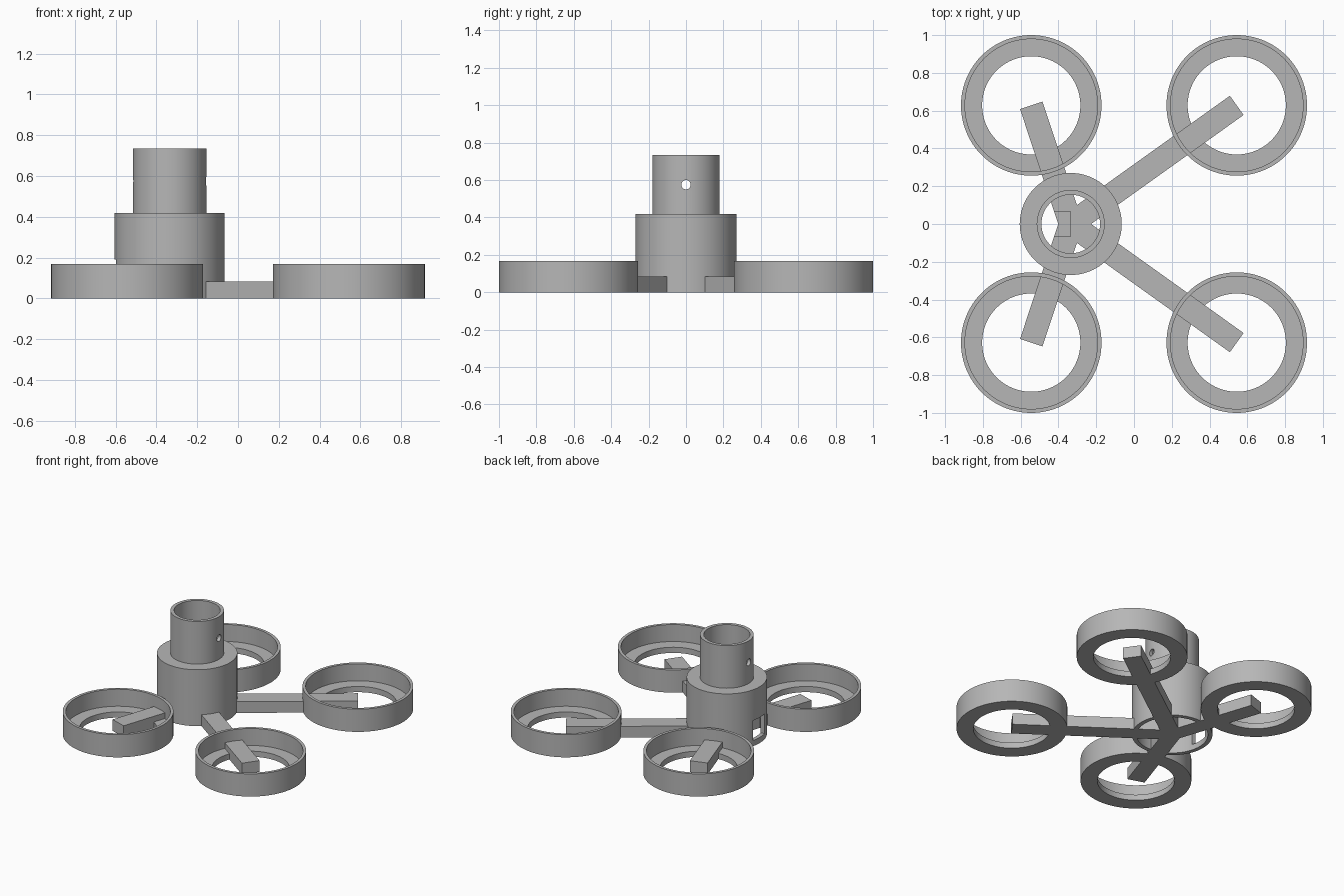
import bpy, bmesh, math
from mathutils import Matrix, Vector

cube = bpy.data.objects.get("Cube")
if cube:
    bpy.data.objects.remove(cube, do_unlink=True)

grey = bpy.data.materials.new("plain_grey")
grey.use_nodes = True
colour = (0.47, 0.47, 0.47, 1)
grey.diffuse_color = colour
grey.node_tree.nodes["Principled BSDF"].inputs["Base Color"].default_value = colour

HUB = Vector((-0.335, 0, 0))
ROTOR_X, ROTOR_Y = 0.544, 0.628
FLOOR = 0.042


def add_object(name, bm):
    bmesh.ops.recalc_face_normals(bm, faces=bm.faces)
    mesh = bpy.data.meshes.new(name)
    bm.to_mesh(mesh)
    bm.free()
    mesh.materials.append(grey)
    obj = bpy.data.objects.new(name, mesh)
    bpy.context.collection.objects.link(obj)
    return obj


def lathe(name, profile, centre, steps=96):
    """Spin a closed (radius, height) outline around a vertical axis."""
    bm = bmesh.new()
    verts = [bm.verts.new((r, 0, z)) for r, z in profile]
    edges = [bm.edges.new((a, b)) for a, b in zip(verts, verts[1:] + verts[:1])]
    bmesh.ops.spin(bm, geom=verts + edges, cent=(0, 0, 0), axis=(0, 0, 1),
                   angle=math.tau, steps=steps, use_merge=False)
    bmesh.ops.remove_doubles(bm, verts=bm.verts, dist=1e-4)
    bmesh.ops.translate(bm, verts=bm.verts, vec=centre)
    return add_object(name, bm)


def box(name, low, high, matrix=Matrix()):
    bm = bmesh.new()
    low, high = Vector(low), Vector(high)
    place = matrix @ Matrix.Translation((low + high) / 2) @ Matrix.Diagonal((*(high - low), 1))
    bmesh.ops.create_cube(bm, size=1, matrix=place)
    return add_object(name, bm)


def activate(obj):
    bpy.ops.object.select_all(action='DESELECT')
    obj.select_set(True)
    bpy.context.view_layer.objects.active = obj


def cut(obj, cutter):
    activate(obj)
    mod = obj.modifiers.new("cut", 'BOOLEAN')
    mod.operation, mod.solver, mod.object = 'DIFFERENCE', 'EXACT', cutter
    bpy.ops.object.modifier_apply(modifier=mod.name)


def smooth(obj):
    activate(obj)
    bpy.ops.object.shade_smooth_by_angle(angle=math.radians(30))


# Cutters: square port at the base, round pin hole through the tube
port = box("port_cutter", (-0.75, -0.066, FLOOR), (HUB.x, 0.066, 0.19))
bm = bmesh.new()
bmesh.ops.create_cone(bm, cap_ends=True, segments=32, radius1=0.025, radius2=0.025, depth=0.8,
                      matrix=Matrix.Translation(HUB + Vector((0, 0, 0.575)))
                      @ Matrix.Rotation(math.pi / 2, 4, 'Y'))
pin = add_object("pin_cutter", bm)

# Hollow stepped body, open at both ends
body = lathe("central_body", [(0.27, 0), (0.27, 0.418), (0.18, 0.418), (0.18, 0.734),
                              (0.155, 0.734), (0.155, 0.39), (0.24, 0.39), (0.24, 0)], HUB)
cut(body, port)
cut(body, pin)
smooth(body)

# Four rotor guards and the arms reaching from the hub to their centres
for side, sx in (("left", 1), ("right", -1)):
    for end, sy in (("front", -1), ("back", 1)):
        centre = Vector((sx * ROTOR_X, sy * ROTOR_Y, 0))
        guard = lathe(f"{end}_{side}_guard",
                      [(0.372, 0), (0.372, 0.168), (0.351, 0.168),
                       (0.351, FLOOR), (0.26, FLOOR), (0.26, 0)], centre)
        smooth(guard)
        reach = centre - HUB
        turn = Matrix.Translation(HUB) @ Matrix.Rotation(math.atan2(reach.y, reach.x), 4, 'Z')
        arm = box(f"{end}_{side}_arm", (0, -0.0625, 0), (reach.length, 0.0625, 0.084), turn)
        cut(arm, port)

for cutter in (port, pin):
    bpy.data.objects.remove(cutter, do_unlink=True)
